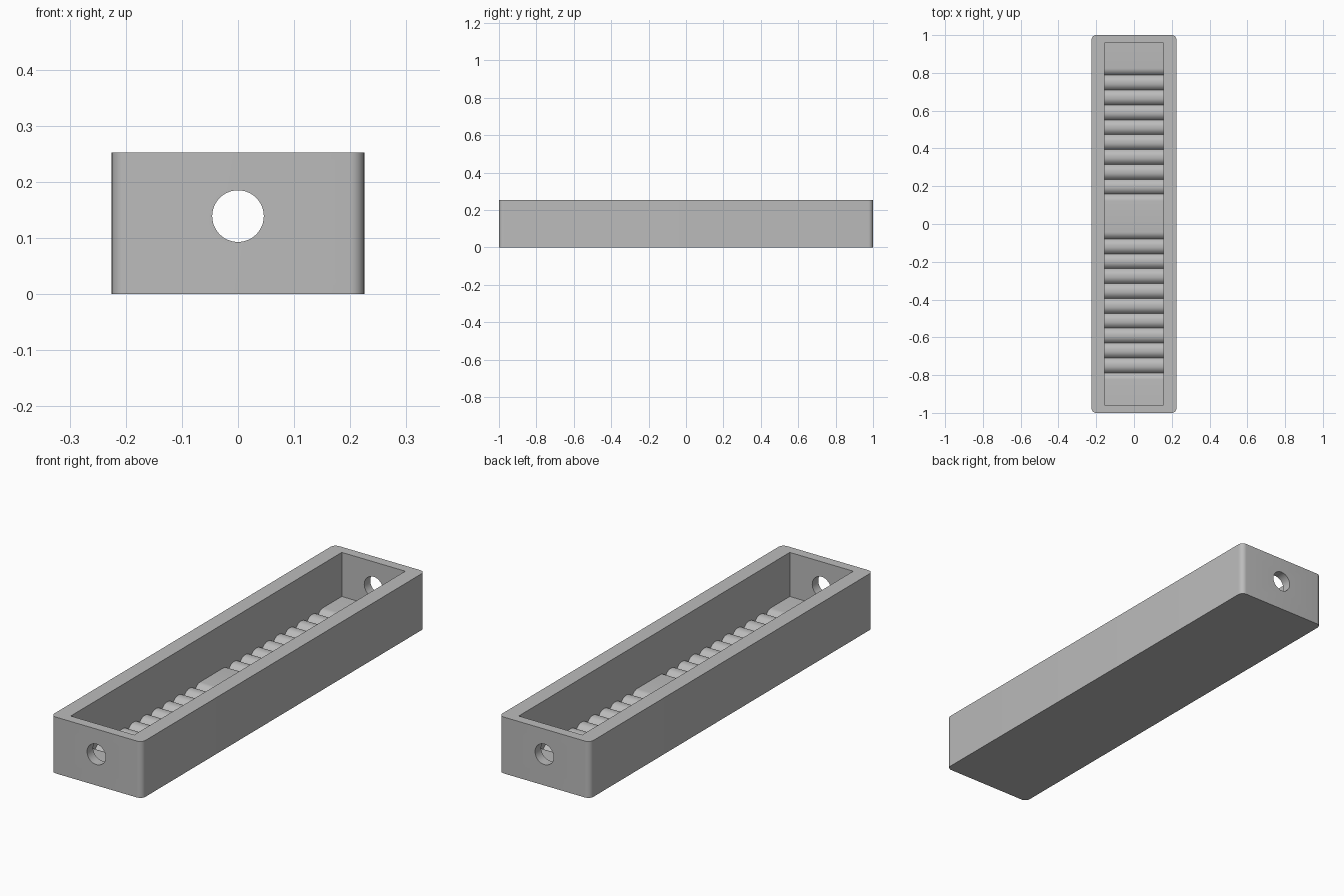
import bpy, bmesh, math
from mathutils import Matrix

cube = bpy.data.objects.get("Cube")
if cube:
    bpy.data.objects.remove(cube, do_unlink=True)

HALF_X, HALF_Y, HEIGHT = 0.225, 1.0, 0.252
IN_X, IN_Y = 0.157, 0.957
FLOOR, PITCH, DEPTH = 0.055, 0.0788, 0.022

grey = bpy.data.materials.new("plain_grey")
grey.use_nodes = True
colour = (0.5, 0.5, 0.5, 1)
grey.diffuse_color = colour
grey.node_tree.nodes["Principled BSDF"].inputs["Base Color"].default_value = colour


def make_object(name, bm):
    bmesh.ops.recalc_face_normals(bm, faces=bm.faces)
    mesh = bpy.data.meshes.new(name)
    bm.to_mesh(mesh)
    bm.free()
    mesh.materials.append(grey)
    obj = bpy.data.objects.new(name, mesh)
    bpy.context.collection.objects.link(obj)
    return obj


def cut(target, cutter):
    cutter.hide_render = True
    mod = target.modifiers.new("cut", "BOOLEAN")
    mod.operation, mod.solver, mod.object = "DIFFERENCE", "EXACT", cutter
    bpy.context.view_layer.objects.active = target
    bpy.ops.object.modifier_apply(modifier=mod.name)
    bpy.data.objects.remove(cutter, do_unlink=True)


# Outer block with rounded upright corners
bm = bmesh.new()
bmesh.ops.create_cube(bm, size=1)
bmesh.ops.scale(bm, vec=(2 * HALF_X, 2 * HALF_Y, HEIGHT), verts=bm.verts)
bmesh.ops.translate(bm, vec=(0, 0, HEIGHT / 2), verts=bm.verts)
upright = [e for e in bm.edges if abs(e.verts[0].co.z - e.verts[1].co.z) > 0.1]
bmesh.ops.bevel(bm, geom=upright, offset=0.025, segments=8, profile=0.5, affect="EDGES")
tray = make_object("tray", bm)

# Cavity whose floor has narrow valleys between rounded ridges
profile = [(-IN_Y, HEIGHT + 0.1), (-IN_Y, FLOOR)]
for i in range(-10, 11):
    if i in (0, 1):
        continue  # plain rest in the middle
    for k in range(-6, 7):
        t = k / 6.5
        profile.append((i * PITCH + t * PITCH / 2, FLOOR - DEPTH * (1 - abs(t)) ** 2.5))
profile += [(IN_Y, FLOOR), (IN_Y, HEIGHT + 0.1)]
bm = bmesh.new()
face = bm.faces.new([bm.verts.new((-IN_X, y, z)) for y, z in profile])
result = bmesh.ops.extrude_face_region(bm, geom=[face])
moved = [v for v in result["geom"] if isinstance(v, bmesh.types.BMVert)]
bmesh.ops.translate(bm, vec=(2 * IN_X, 0, 0), verts=moved)
cut(tray, make_object("cavity_cutter", bm))

# Round hole through both end walls
bm = bmesh.new()
bmesh.ops.create_cone(bm, cap_ends=True, segments=48, radius1=0.046, radius2=0.046, depth=2.4,
                      matrix=Matrix.Translation((0, 0, 0.139)) @ Matrix.Rotation(math.pi / 2, 4, "X"))
cut(tray, make_object("hole_cutter", bm))

bpy.ops.object.select_all(action="DESELECT")
tray.select_set(True)
bpy.context.view_layer.objects.active = tray
bpy.ops.object.shade_smooth_by_angle(angle=math.radians(30))
